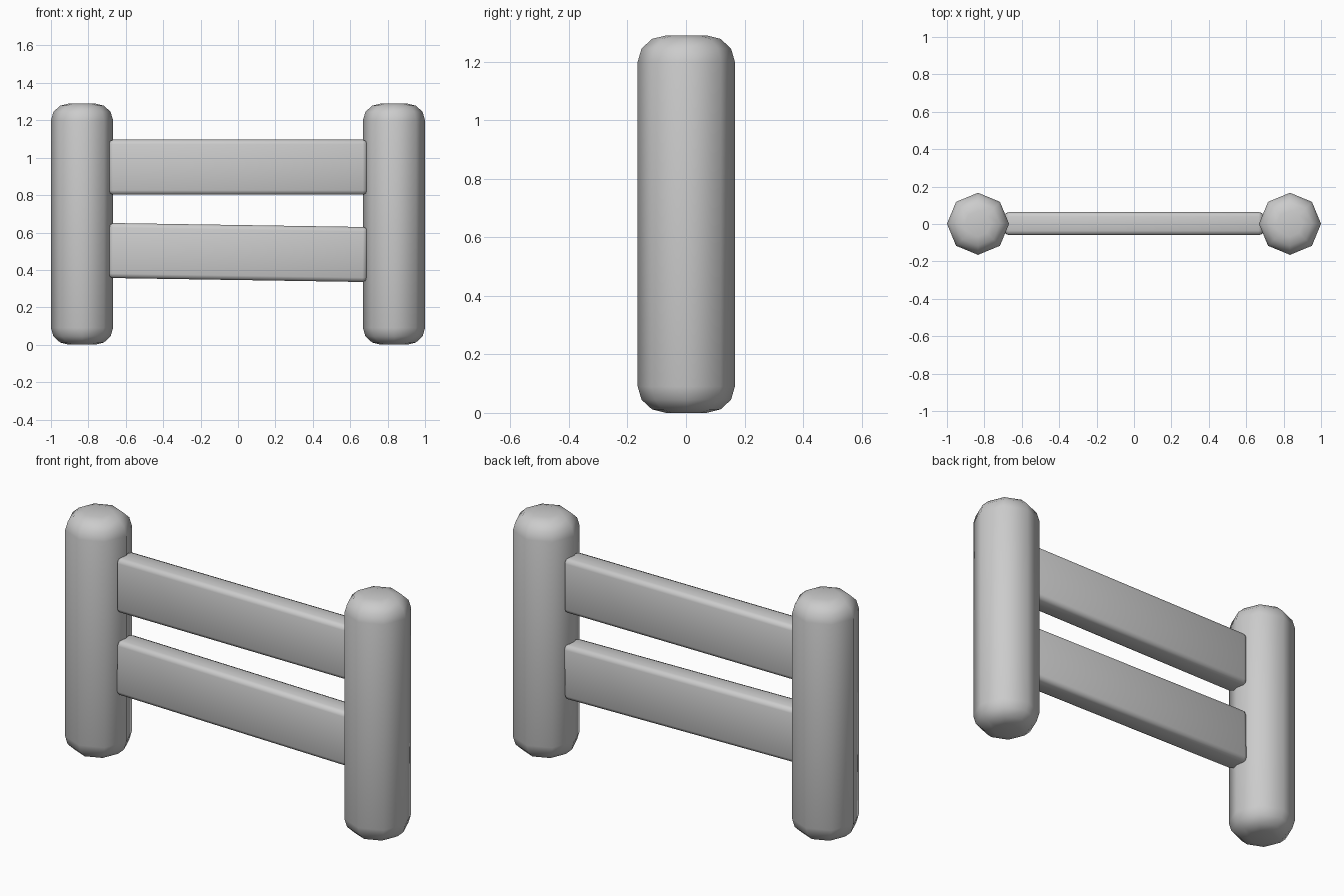
import bpy, bmesh
from math import radians
from mathutils import Matrix

if "Cube" in bpy.data.objects:
    bpy.data.objects.remove(bpy.data.objects["Cube"])

POST_X, POST_R, POST_H = 0.834, 0.166, 1.29


def finish(name, bm, loc, tilt=0.0):
    bmesh.ops.recalc_face_normals(bm, faces=bm.faces)
    mesh = bpy.data.meshes.new(name)
    bm.to_mesh(mesh)
    bm.free()
    obj = bpy.data.objects.new(name, mesh)
    obj.location = loc
    obj.rotation_euler = (0, tilt, 0)
    bpy.context.collection.objects.link(obj)
    bpy.ops.object.select_all(action='DESELECT')
    obj.select_set(True)
    bpy.context.view_layer.objects.active = obj
    bpy.ops.object.shade_smooth_by_angle(angle=radians(50))
    return obj


# Octagonal post with rounded top and bottom rims
def post(name, x):
    bm = bmesh.new()
    bmesh.ops.create_cone(bm, cap_ends=True, segments=8,
                          radius1=POST_R, radius2=POST_R, depth=POST_H)
    rims = [e for e in bm.edges
            if abs(e.verts[0].co.z - e.verts[1].co.z) < 1e-4]
    bmesh.ops.bevel(bm, geom=rims, offset=0.09, segments=3,
                    profile=0.5, affect='EDGES')
    finish(name, bm, (x, 0.001, POST_H / 2))


# Flat plank with softened edges
def rail(name, z, tilt=0.0):
    bm = bmesh.new()
    bmesh.ops.create_cube(bm, size=1, matrix=Matrix.Diagonal((1.382, 0.124, 0.294, 1)))
    bmesh.ops.bevel(bm, geom=bm.edges[:], offset=0.024, segments=2,
                    profile=0.5, affect='EDGES')
    finish(name, bm, (0, 0.002, z), tilt)


for side, sign in (("left", -1), ("right", 1)):
    post(f"{side}_post", sign * POST_X)

rail("upper_rail", 0.949)
rail("lower_rail", 0.493, radians(0.9))
